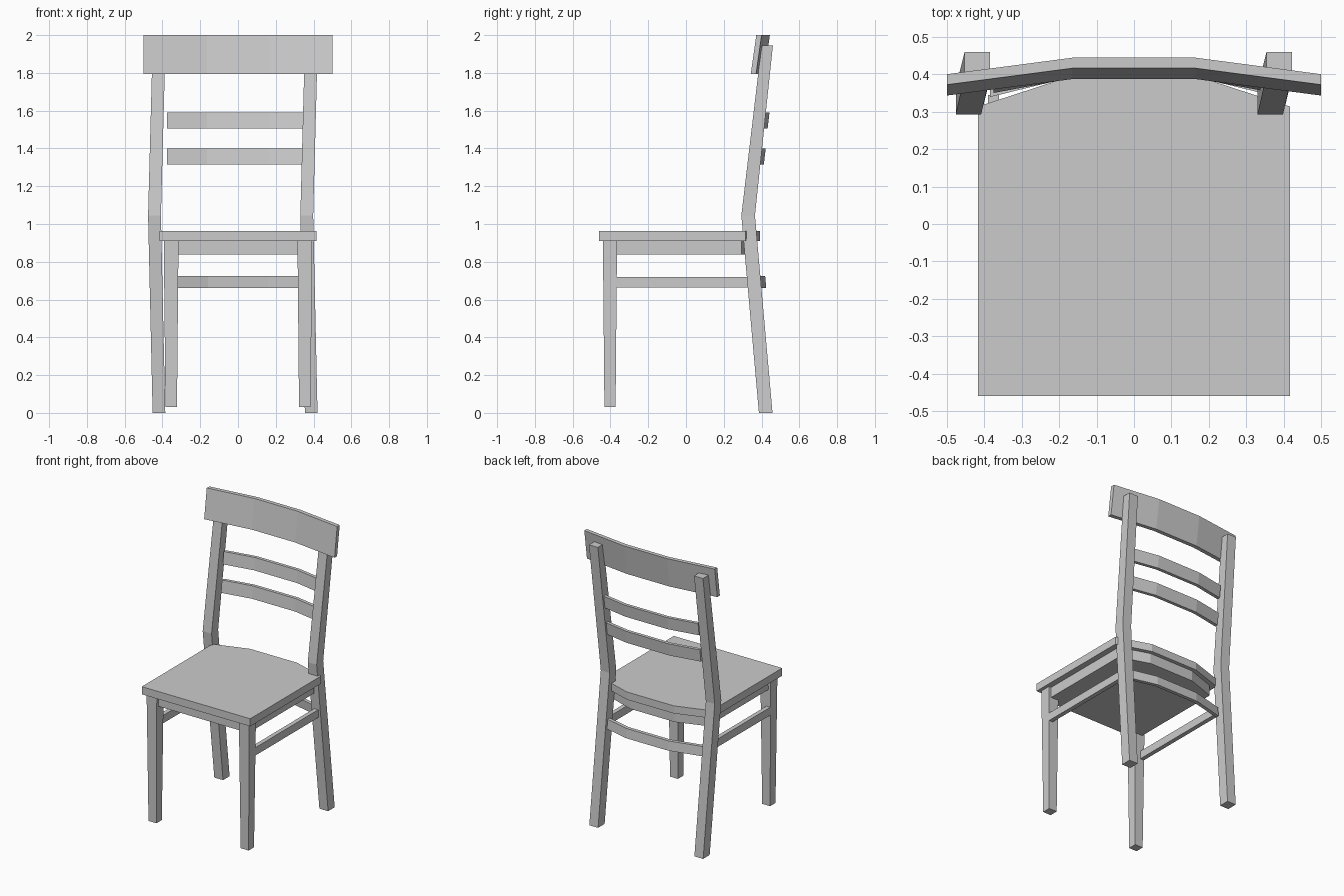
import bpy
import bmesh

if "Cube" in bpy.data.objects:
    bpy.data.objects.remove(bpy.data.objects["Cube"])


def loft(name, rings):
    """Skin a list of equal-sized vertex rings and cap both ends."""
    bm = bmesh.new()
    loops = [[bm.verts.new(v) for v in ring] for ring in rings]
    n = len(loops[0])
    bm.faces.new(loops[0][::-1])
    bm.faces.new(loops[-1])
    for a, b in zip(loops, loops[1:]):
        for i in range(n):
            j = (i + 1) % n
            bm.faces.new((a[i], a[j], b[j], b[i]))
    bmesh.ops.recalc_face_normals(bm, faces=bm.faces)
    mesh = bpy.data.meshes.new(name)
    bm.to_mesh(mesh)
    bm.free()
    obj = bpy.data.objects.new(name, mesh)
    bpy.context.collection.objects.link(obj)
    return obj


def rect(x0, x1, y0, y1, z):
    return [(x0, y0, z), (x1, y0, z), (x1, y1, z), (x0, y1, z)]


def panel(name, half_outline, z0, z1):
    """Flat slab from the x > 0 half of its outline, front to rear."""
    outline = half_outline + [(-x, y) for x, y in half_outline[::-1]]
    return loft(name, [[(x, y, z) for x, y in outline] for z in (z0, z1)])


def bowed_bar(name, end, bend, z0, z1, thick, lean):
    """Three-segment bar bowed backwards; end and bend are (x, front y)."""
    path = [(-end[0], end[1]), (-bend[0], bend[1]), bend, end]
    return loft(name, [[(x, y, z0), (x, y + thick, z0),
                        (x, y + thick + lean, z1), (x, y + lean, z1)]
                       for x, y in path])


# Seat with a bowed rear edge, on a solid inset frame
panel("seat", [(0.416, -0.46), (0.416, 0.314), (0.18, 0.391)], 0.91, 0.963)
panel("seat_frame", [(0.375, -0.42), (0.375, 0.295), (0.17, 0.365)], 0.838, 0.91)

# Bent rear legs, both leaning the same way
for side, dx in (("left", 0.0), ("right", 0.806)):
    loft("rear_leg_" + side, [
        rect(-0.452 + dx, -0.385 + dx, 0.386, 0.458, 0.0),
        rect(-0.476 + dx, -0.408 + dx, 0.293, 0.365, 1.045),
        rect(-0.452 + dx, -0.384 + dx, 0.400, 0.460, 1.945)])

# Tapered front legs and side stretchers
for side, s in (("left", -1), ("right", 1)):
    loft("front_leg_" + side, [
        rect(s * 0.323, s * 0.384, -0.432, -0.373, 0.03),
        rect(s * 0.315, s * 0.393, -0.440, -0.365, 0.91)])
    loft("side_stretcher_" + side, [
        rect(s * 0.36, s * 0.39, -0.37, 0.345, z) for z in (0.665, 0.72)])

# Bowed rear stretcher, back slats and wide top rail
bowed_bar("rear_stretcher", (0.385, 0.345), (0.16, 0.400), 0.66, 0.725, 0.025, -0.006)
bowed_bar("lower_slat", (0.375, 0.350), (0.165, 0.389), 1.315, 1.40, 0.023, 0.01)
bowed_bar("upper_slat", (0.375, 0.370), (0.165, 0.409), 1.505, 1.59, 0.023, 0.01)
bowed_bar("top_rail", (0.5, 0.343), (0.165, 0.387), 1.795, 2.0, 0.028, 0.029)
